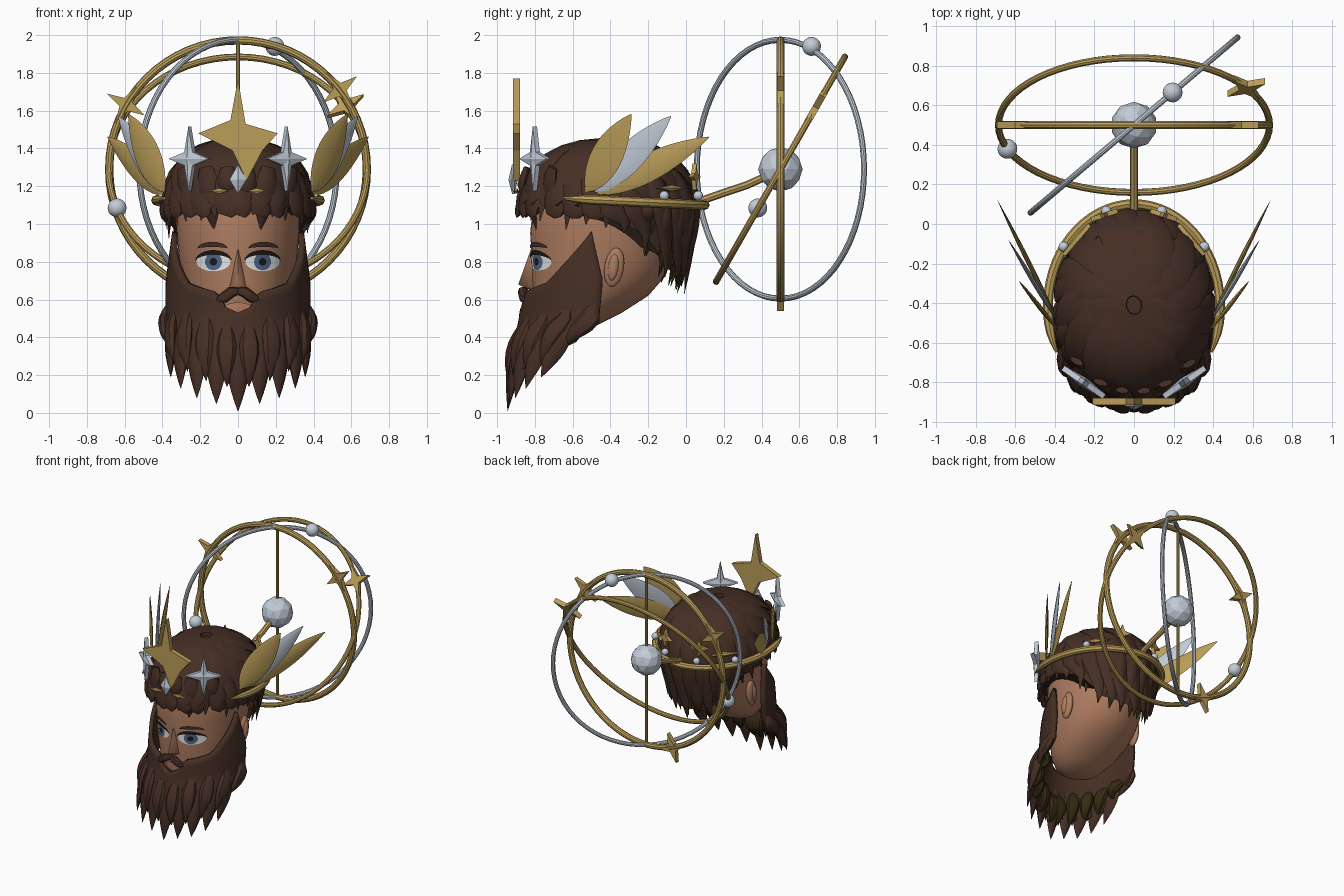
import bpy, bmesh, random
from math import sin, cos, pi, radians, sqrt
from mathutils import Vector, Matrix

random.seed(4)
if "Cube" in bpy.data.objects:
    bpy.data.objects.remove(bpy.data.objects["Cube"])
V = Vector
X, Z = V((1, 0, 0)), V((0, 0, 1))


def material(name, *rgb):
    m = bpy.data.materials.new(name)
    m.use_nodes = True
    m.diffuse_color = (*rgb, 1)
    m.node_tree.nodes["Principled BSDF"].inputs["Base Color"].default_value = (*rgb, 1)
    return m


SKIN = material("skin", .42, .2, .115)
HAIR = material("dark brown hair", .06, .028, .018)
SHADE = material("olive brown underhair", .035, .024, .006)
GOLD = material("gold", .5, .34, .1)
SILVER = material("silver", .54, .6, .68)
WHITE = material("eye white", .8, .8, .8)
BLUE = material("iris blue", .08, .14, .25)
BLACK = material("pupil black", .01, .01, .012)
LIP = material("lip", .5, .22, .14)


def make(name, verts, faces, mat, angle=40, recalc=True):
    me = bpy.data.meshes.new(name)
    me.from_pydata([tuple(v) for v in verts], [], faces)
    if recalc:
        bm = bmesh.new()
        bm.from_mesh(me)
        bmesh.ops.recalc_face_normals(bm, faces=bm.faces)
        bm.to_mesh(me)
        bm.free()
    me.materials.append(mat)
    me.polygons.foreach_set("use_smooth", [angle > 0] * len(me.polygons))
    me.set_sharp_from_angle(angle=radians(angle))
    ob = bpy.data.objects.new(name, me)
    bpy.context.collection.objects.link(ob)
    return ob


def loft(name, rings, mat, closed=True, angle=40):
    n, m = len(rings[0]), len(rings)
    faces = [(i * n + j, i * n + (j + 1) % n, (i + 1) * n + (j + 1) % n, (i + 1) * n + j)
             for i in range(m - 1) for j in range(n if closed else n - 1)]
    if closed:
        faces += [tuple(range(n)), tuple(range((m - 1) * n, m * n))]
    return make(name, [v for r in rings for v in r], faces, mat, angle)


def lock_shape(s):
    return max(.03, min(1, .55 + 1.3 * s) * (1 - s ** 2.5))


def leaf_shape(s):
    return max(.04, sin(pi * s ** .85) ** .8) if 0 < s < 1 else .04


def blade(name, pts, w, t, mat, shape=lock_shape, normal=None, sides=8):
    """Sweep an elliptical section along a path; flat side faces the normal."""
    rings, last = [], len(pts) - 1
    for i, p in enumerate(pts):
        tan = pts[min(i + 1, last)] - pts[max(i - 1, 0)]
        side = tan.cross(normal or p - V((0, -.42, .95))).normalized()
        nor = side.cross(tan).normalized()
        k = shape(i / last)
        rings.append([p + side * cos(a) * w * k + nor * sin(a) * t * k
                      for a in (2 * pi * j / sides for j in range(sides))])
    return loft(name, rings, mat)


def plate(name, pts, c, u, v, edge, peak, mat):
    """Outline in the u-v plane, with raised centre on both sides."""
    n, nor = len(pts), u.cross(v)
    rim = [c + u * a + v * b for a, b in pts]
    verts = [p + nor * edge for p in rim] + [p - nor * edge for p in rim] + [c + nor * peak, c - nor * peak]
    faces = []
    for i in range(n):
        j = (i + 1) % n
        faces += [(i, j, 2 * n), (n + j, n + i, 2 * n + 1), (j, i, n + i, n + j)]
    return make(name, verts, faces, mat, 0)


def star(r, inner, turn=0, flat=1):
    return [(flat * q * cos(a), q * sin(a)) for q, a in
            ((inner if i % 2 else r, turn + i * pi / 4) for i in range(8))]


def ball(name, p, size, mat, flat=False, tilt=0):
    bpy.ops.mesh.primitive_ico_sphere_add(subdivisions=2 if flat else 3, radius=1, location=p, rotation=(tilt, 0, 0))
    ob = bpy.context.object
    ob.name, ob.scale = name, size
    ob.data.materials.append(mat)
    ob.data.polygons.foreach_set("use_smooth", [not flat] * len(ob.data.polygons))


def look(table, z):
    """Linear lookup in rows that start with a rising key."""
    z = max(table[0][0], min(table[-1][0], z))
    for a, b in zip(table, table[1:]):
        if z <= b[0]:
            k = (z - a[0]) / (b[0] - a[0])
            return [p + (q - p) * k for p, q in zip(a[1:], b[1:])]


# Head: height, front, back, half width
HEAD = [(.42, -.72, -.58, .08), (.46, -.78, -.48, .17), (.53, -.805, -.34, .23), (.62, -.81, -.2, .27),
        (.7, -.815, -.13, .295), (.8, -.815, -.08, .31), (.95, -.825, -.05, .325), (1.1, -.81, -.05, .33),
        (1.25, -.75, -.1, .29), (1.36, -.6, -.24, .18)]
rings = []
for z, f, b, w in HEAD:
    rings.append([V((w * sin(a), (f + b) / 2 + (f - b) / 2 * cos(a), z)) for a in (2 * pi * i / 40 for i in range(40))])
loft("head", rings, SKIN)


def face(x, z, lift):
    f, b, w = look(HEAD, z)
    return V((x, (f + b) / 2 - (b - f) / 2 * sqrt(max(0, 1 - (x / w) ** 2)) - lift, z))


def painted(name, cx, cz, half, top, bottom, lift, mat):
    """Thin oval or crescent following the face."""
    verts = []
    for i in range(13):
        c = -cos(pi * i / 12)
        for h in (bottom, 0.5 * (top + bottom), top):
            verts.append(face(cx + half * c, cz + h * sqrt(max(0, 1 - c * c)), lift))
    faces = [(3 * i + k, 3 * i + 3 + k, 3 * i + 4 + k, 3 * i + 1 + k) for i in range(12) for k in (0, 1)]
    make(name, verts, faces, mat, recalc=False)


make("nose", [V(p) for p in ((0, -.82, .87), (0, -.888, .68), (0, -.8, .64), (.055, -.79, .66), (-.055, -.79, .66))],
     [(0, 1, 3), (0, 4, 1), (1, 2, 3), (1, 4, 2), (0, 3, 2, 4)], SKIN, 80)
painted("lower_lip", 0, .555, .075, .03, -.045, .012, LIP)
for s, side in ((1, "left"), (-1, "right")):
    painted(side + "_eye", s * .13, .8, .09, .048, -.05, .005, WHITE)
    painted(side + "_iris", s * .13, .8, .045, .045, -.045, .008, BLUE)
    painted(side + "_pupil", s * .13, .8, .02, .02, -.02, .011, BLACK)
    painted(side + "_lash", s * .13, .8, .098, .062, .036, .013, BLACK)
    painted(side + "_brow", s * .135, .87, .08, .035, .008, .012, HAIR)
    ball(side + "_ear", (s * .315, -.38, .77), (.03, .052, .105), SKIN, tilt=-.15)
    ball(side + "_ear_fold", (s * .335, -.385, .77), (.02, .028, .07), SKIN, tilt=-.15)
    blade(side + "_moustache", [V((s * x, y, z)) for x, y, z in
          ((0, -.85, .645), (.035, -.865, .64), (.075, -.86, .61), (.11, -.84, .597), (.14, -.82, .612))],
          .036, .03, HAIR, normal=V((0, -1, 0)))

# Beard: curved shell with hanging locks; height, side depth, front depth
BEARD = [(0, -.8, -.945), (.2, -.7, -.925), (.4, -.58, -.89), (.5, -.46, -.87), (.7, -.44, -.85), (.96, -.5, -.84)]
TOP = [(0, .53), (10, .56), (17, .64), (30, .66), (46, .69), (69, .83), (90, .96)]


def beard(deg, z, out=0):
    yc, yf = look(BEARD, z)
    a, w = radians(deg), .37 - .13 * max(0, z - .68) + out
    return V((w * sin(a), yc + (yf - yc - out) * cos(a), z))


rows = []
for i in range(37):
    d = -90 + 5 * i
    hi, lo = look(TOP, abs(d))[0], .2 + .26 * abs(d / 90) ** 3
    rows.append([beard(d, hi + (lo - hi) * k / 10) for k in range(11)])
shell = loft("beard_shell", rows, HAIR, closed=False)
mod = shell.modifiers.new("thickness", "SOLIDIFY")
mod.thickness, mod.offset = .03, 0


def beard_lock(d, hi, lo, out, w, mat=HAIR):
    pts = [beard(d, hi + (lo - hi) * k / 7, out * sin(pi * k / 7)) for k in range(8)]
    blade("beard_lock", pts, w, .035, mat, normal=V((sin(radians(d)), -cos(radians(d)), 0)))


for d, hi, lo in ((0, .4, .01), (18, .42, .05), (36, .42, .08), (55, .45, .13), (74, .48, .19)):
    for s in ((1, -1) if d else (1,)):
        beard_lock(s * d, hi, lo, .0, .068)
for d, hi, lo in ((9, .45, .14), (27, .5, .17), (46, .52, .22), (65, .54, .26), (84, .56, .36)):
    for s in (1, -1):
        beard_lock(s * d, hi, lo, .025, .06)
        beard_lock(s * (d - 4), hi - .1, lo - .02, -.05, .055, SHADE)

# Hair: cap whose hem drops toward the back, plus swirled locks
HEM = [(0, 1.1), (50, 1.08), (90, 1.04), (115, .95), (140, .76), (180, .7)]


def hair(deg, u, out=0):
    hem = look(HEM, abs((deg + 180) % 360 - 180))[0]
    if u < .6:
        p = u / .6 * pi / 2
        z, r = 1.1 + (.33 + out) * cos(p), sin(p) ** .9
    else:
        z = 1.1 + (hem - 1.1) * (u - .6) / .4
        r = 1 - .3 * (1.1 - z)
    a = radians(deg)
    return V(((.375 + out) * r * sin(a), -.41 - (.455 + out) * r * cos(a), z))


loft("hair_cap", [[hair(10 * j, max(.01, i / 14)) for j in range(36)] for i in range(15)], HAIR)
for i in range(13):
    d = i * 360 / 13
    blade("crown_lock", [hair(d + 45 * (k / 8) ** .7, .03 + .68 * k / 8, .012) for k in range(9)],
          .13, .024, HAIR)
for i in range(24):
    d = i * 15 + random.uniform(-4, 4)
    back = abs((d + 180) % 360 - 180) > 110
    pts = [hair(d + 14 * k / 7, .38 + .62 * k / 7, .012) for k in range(8)]
    drop = random.uniform(.0, .06) if back else random.uniform(.02, .09)
    pts.append(pts[-1] + V((0, -.01, -drop - .02)))
    blade("outer_lock", pts, .085, .028, HAIR)
# Layered nape locks
for i in range(10):
    d = 117 + 14 * i
    for mat, out, w, low in ((SHADE, -.02, .07, .0), (HAIR, .022, .055, .08)):
        pts = [hair(d + 5 * bool(out < 0), .6 + .4 * k / 6, out) + Z * low * k / 6 for k in range(7)]
        blade("nape_lock", pts + [pts[-1] + V((0, -.02, -.07))], w, .028, mat)
# Fringe tips over the forehead
for x, w, tip in ((-.29, .07, 1.02), (-.17, .07, .97), (-.06, .06, 1.09), (.05, .06, 1.07), (.16, .07, .97), (.28, .07, 1.02)):
    y = -.41 - .46 * sqrt(1 - (x / .39) ** 2)
    blade("fringe_lock", [V((x * (1 - .05 * k), y + .012 * abs(k - 2), 1.3 + (tip - 1.3) * k / 5)) for k in range(6)],
          w, .03, HAIR, normal=V((x, -.5, 0)))

# Circlet band, open at the front
pts = []
for i in range(41):
    a = radians(-26 + 232 * i / 40)
    pts.append(V((.435 * cos(a), -.42 + .52 * sin(a), 1.125 - .025 * sin(a))))
blade("circlet_band", pts, .025, .025, GOLD, lambda s: min(1, .3 + 12 * min(s, 1 - s)), Z)

# Front star, gem and side stars
plate("front_star", [(.21, 0), (.04, .05), (0, .29), (-.04, .07), (-.21, 0), (-.03, -.09), (.045, -.25), (.13, -.09)],
      V((0, -.897, 1.48)), X, Z, .018, .018, GOLD)
plate("front_gem", [(.045, 0), (0, .08), (-.045, 0), (0, -.075)], V((0, -.915, 1.235)), X, Z, .006, .025, SILVER)
for s in (1, -1):
    u = V((.82, s * .57, 0))
    plate("silver_star", [(a * .75, b) for a, b in star(.17, .05)], V((s * .255, -.8, 1.345)), u, Z, .014, .026, SILVER)
    plate("front_lozenge", [(.055, 0), (0, .014), (-.055, 0), (0, -.014)], V((s * .1, -.9, 1.175)), X, Z, .008, .014, GOLD)
    u = V((s * .65, -.76, 0))
    plate("back_lozenge", [(.1, 0), (0, .016), (-.1, 0), (0, -.016)], V((s * .29, -.08, 1.19)), u, Z, .01, .018, GOLD)
    u = V((.95, -s * .31, 0))
    plate("back_star", star(.07, .025), V((s * .15, .045, 1.25)), u, Z, .012, .012, GOLD)
    for x, y in ((.355, -.115), (.14, .065)):
        ball("pearl", (s * x, y, 1.15), (.026,) * 3, SILVER)
    # Wing leaves
    for base, tip, w, mat in (((.39, -.53, 1.17), (.58, -.29, 1.58), .1, GOLD),
                              ((.395, -.48, 1.17), (.635, -.08, 1.57), .08, SILVER),
                              ((.395, -.47, 1.16), (.69, .12, 1.46), .075, GOLD)):
        a, b = V(base), V(tip)
        a.x, b.x = a.x * s, b.x * s
        nor = (b - a).cross(Z).normalized()
        blade("wing_leaf", [a.lerp(b, k / 12) for k in range(13)], w, .012, mat, leaf_shape, nor)

# Armillary sphere behind the head
C = V((0, .5, 1.29))
TILT = V((0, .497, .868))
DIAG = V((.763, .646, 0))
for name, u, v, r, tube, mat in (("upright_ring", X, Z, .682, .022, GOLD), ("tilted_ring", X, TILT, .685, .018, GOLD),
                                 ("diagonal_ring", DIAG, Z, .685, .016, SILVER)):
    rot = Matrix((u, v, u.cross(v))).transposed()
    bpy.ops.mesh.primitive_torus_add(major_radius=r, minor_radius=tube, major_segments=64, minor_segments=10,
                                     location=C, rotation=rot.to_euler())
    ob = bpy.context.object
    ob.name = name
    ob.data.materials.append(mat)
    bpy.ops.object.shade_smooth_by_angle()
for v, deg in ((Z, 38), (Z, 150), (Z, 250), (TILT, 34)):
    a = radians(deg)
    plate("ring_star", star(.115, .036, a), C + (X * cos(a) + v * sin(a)) * .685, X, v, .018, .018, GOLD)
ball("core_ball", C, (.118,) * 3, SILVER, flat=True)
ball("diagonal_bead", (.195, .665, 1.94), (.05,) * 3, SILVER)
ball("tilted_bead", (-.64, .38, 1.085), (.05,) * 3, SILVER)
blade("axis_rod", [C - Z * .69, C, C + Z * .69], .011, .011, GOLD, lambda s: 1, X)
blade("support_arm", [V((0, y, z)) for y, z in ((.02, 1.11), (.1, 1.13), (.2, 1.165), (.32, 1.205), (.42, 1.25), (.48, 1.28))],
      .021, .021, GOLD, lambda s: 1, X)
